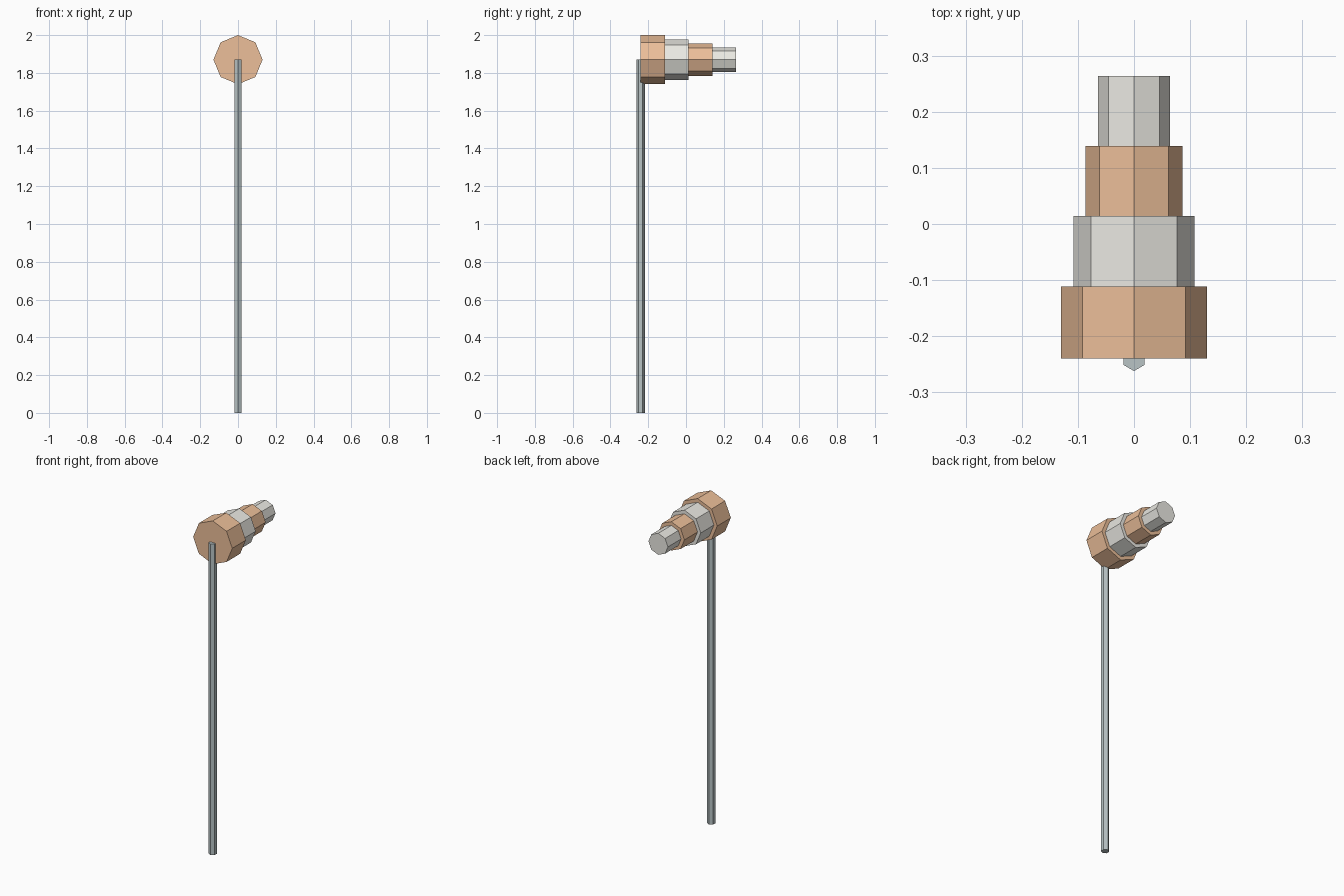
import bpy, bmesh
from math import sin, cos, pi
from mathutils import Vector

if "Cube" in bpy.data.objects:
    bpy.data.objects.remove(bpy.data.objects["Cube"])


def material(name, rgb):
    m = bpy.data.materials.new(name)
    m.diffuse_color = (*rgb, 1)
    m.use_nodes = True
    m.node_tree.nodes["Principled BSDF"].inputs["Base Color"].default_value = m.diffuse_color
    return m


def prism(name, sides, radius, place, start, end, mat):
    """Capped prism; place(u, v, w) maps the cross-section and length to space."""
    bm = bmesh.new()
    rings = [[bm.verts.new(place(radius * sin(2 * pi * i / sides),
                                 radius * cos(2 * pi * i / sides), w))
              for i in range(sides)] for w in (start, end)]
    for ring in rings:
        bm.faces.new(ring)
    for i in range(sides):
        j = (i + 1) % sides
        bm.faces.new((rings[0][i], rings[0][j], rings[1][j], rings[1][i]))
    bmesh.ops.recalc_face_normals(bm, faces=bm.faces)
    mesh = bpy.data.meshes.new(name)
    bm.to_mesh(mesh)
    bm.free()
    mesh.materials.append(mat)
    ob = bpy.data.objects.new(name, mesh)
    bpy.context.collection.objects.link(ob)
    return ob


orange = material("orange_cloth", (0.84, 0.52, 0.32))
white = material("white_cloth", (0.83, 0.82, 0.77))
steel = material("pole_steel", (0.48, 0.55, 0.56))

POLE_Y, AXIS_Z = -0.24, 1.87

# Hexagonal pole, a corner facing front
prism("pole", 6, 0.022, lambda u, v, w: Vector((u, POLE_Y + v, w)), 0, AXIS_Z, steel)

# Stepped octagonal sock, narrowing to the back in alternating bands
edges = [POLE_Y, -0.111, 0.014, 0.139, 0.264]
radii = [0.13, 0.108, 0.0865, 0.0645]
for i, r in enumerate(radii):
    prism(f"sock_band_{i + 1}", 8, r, lambda u, v, w: Vector((u, w, AXIS_Z + v)),
          edges[i], edges[i + 1], white if i % 2 else orange)
